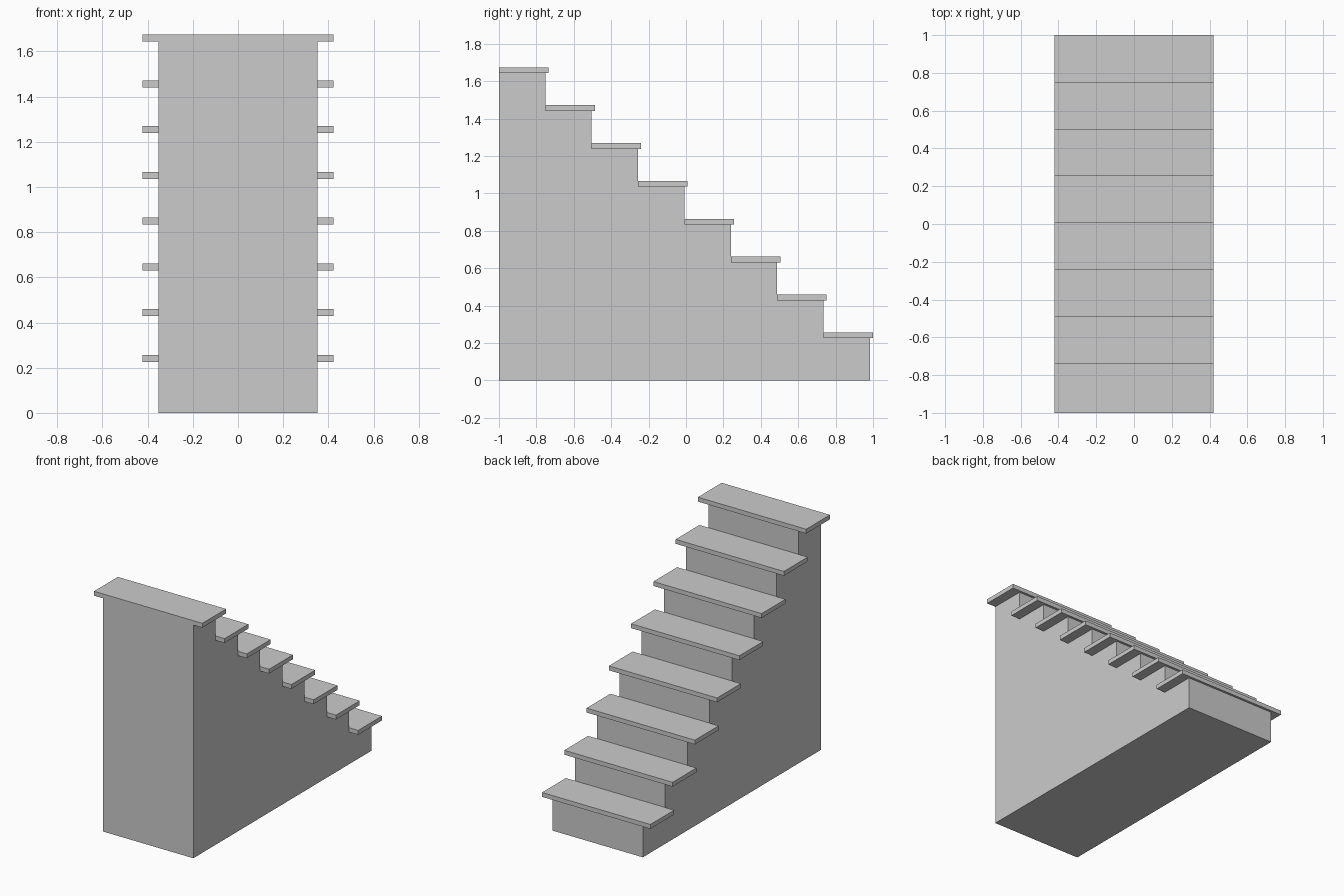
import bpy, bmesh

if "Cube" in bpy.data.objects:
    bpy.data.objects.remove(bpy.data.objects["Cube"])

STEPS = 8
RUN, RISE = 0.2479, 0.2025      # step pitch
TREAD_D, TREAD_T = 0.2647, 0.031
TOP = 1.674
BODY_W, TREAD_W = 0.352, 0.422  # half widths


def extrude_profile(name, pts, half_w):
    """Extrude a (y, z) outline along x."""
    bm = bmesh.new()
    face = bm.faces.new([bm.verts.new((-half_w, y, z)) for y, z in pts])
    ext = bmesh.ops.extrude_face_region(bm, geom=[face])
    verts = [g for g in ext["geom"] if isinstance(g, bmesh.types.BMVert)]
    bmesh.ops.translate(bm, verts=verts, vec=(2 * half_w, 0, 0))
    bmesh.ops.recalc_face_normals(bm, faces=bm.faces)
    mesh = bpy.data.meshes.new(name)
    bm.to_mesh(mesh)
    bm.free()
    obj = bpy.data.objects.new(name, mesh)
    bpy.context.collection.objects.link(obj)
    return obj


# Solid stepped body, from the top step down
outline = [(-1, 0)]
for i in range(STEPS):
    z = TOP - TREAD_T - i * RISE
    outline += [(-1 + i * RUN, z), (-1 + (i + 1) * RUN, z)]
outline.append((-1 + STEPS * RUN, 0))
extrude_profile("stair_body", outline, BODY_W)

# Overhanging treads
for i in range(STEPS):
    y0, z1 = -1 + i * RUN, TOP - i * RISE
    y1, z0 = y0 + TREAD_D, z1 - TREAD_T
    extrude_profile(f"tread_{STEPS - i}", [(y0, z0), (y1, z0), (y1, z1), (y0, z1)], TREAD_W)
